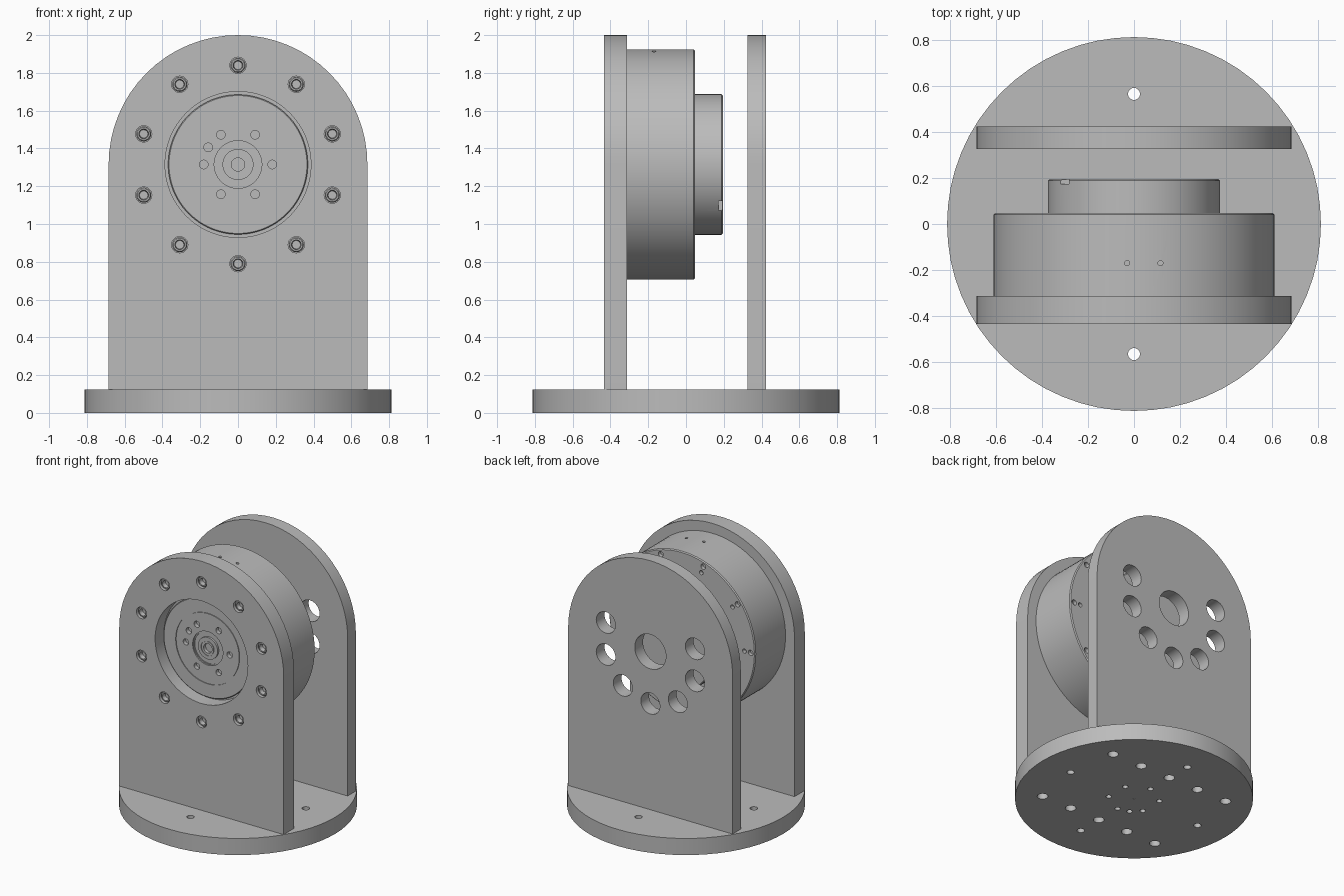
import bpy, bmesh
from math import sin, cos, pi, radians
from mathutils import Vector

cube = bpy.data.objects.get("Cube")
if cube:
    bpy.data.objects.remove(cube)

AXIS_Z = 1.315                     # height of the drive axis
X, Y, Z = Vector((1, 0, 0)), Vector((0, 1, 0)), Vector((0, 0, 1))

grey = bpy.data.materials.new("plain_grey")
grey.use_nodes = True
colour = (0.5, 0.5, 0.5, 1)
grey.diffuse_color = colour
grey.node_tree.nodes["Principled BSDF"].inputs["Base Color"].default_value = colour


def polar(radius, degrees):
    a = radians(degrees)
    return radius * cos(a), radius * sin(a)


def lathe(bm, profile, centre=(0, 0, 0), axis=Z, sides=24):
    """Revolve (radius, height) points round an axis and cap both ends."""
    turn = Z.rotation_difference(axis)
    rings = []
    for r, h in profile:
        rings.append([bm.verts.new(Vector(centre) + turn @ Vector((*polar(r, 360 * i / sides), h)))
                      for i in range(sides)])
    for a, b in zip(rings, rings[1:]):
        for i in range(sides):
            j = (i + 1) % sides
            bm.faces.new((a[i], a[j], b[j], b[i]))
    bm.faces.new(rings[0][::-1])
    bm.faces.new(rings[-1])


def rod(bm, radius, centre, axis, start, end):
    lathe(bm, [(radius, start), (radius, end)], centre, axis)


def make(name, bm):
    bmesh.ops.recalc_face_normals(bm, faces=bm.faces)
    mesh = bpy.data.meshes.new(name)
    bm.to_mesh(mesh)
    bm.free()
    mesh.materials.append(grey)
    obj = bpy.data.objects.new(name, mesh)
    bpy.context.collection.objects.link(obj)
    return obj


def drill(obj, cutters):
    """Cut all holes of a part, then keep the finished mesh."""
    tool = make(obj.name + "_holes", cutters)
    tool.hide_render = True
    mod = obj.modifiers.new("holes", 'BOOLEAN')
    mod.operation, mod.solver, mod.object = 'DIFFERENCE', 'EXACT', tool
    graph = bpy.context.evaluated_depsgraph_get()
    mesh = bpy.data.meshes.new_from_object(obj.evaluated_get(graph))
    obj.modifiers.clear()
    obj.data = mesh
    bpy.data.objects.remove(tool)


def arch_plate(name, front, back, half=0.685, foot=0.125, steps=32):
    bm = bmesh.new()
    outline = [(-half, foot), (half, foot)]
    for i in range(steps + 1):
        x, z = polar(half, 180 * i / steps)
        outline.append((x, AXIS_Z + z))
    face = bm.faces.new([bm.verts.new((x, front, z)) for x, z in outline])
    side = bmesh.ops.extrude_face_region(bm, geom=[face])["geom"]
    moved = [v for v in side if isinstance(v, bmesh.types.BMVert)]
    bmesh.ops.translate(bm, vec=(0, back - front, 0), verts=moved)
    return make(name, bm)


# Round base with mounting holes
bm = bmesh.new()
lathe(bm, [(0.812, 0), (0.812, 0.125)], sides=64)
base = make("base_disc", bm)
holes = bmesh.new()
for a in range(0, 360, 90):
    rod(holes, 0.026, (*polar(0.565, a), 0), Z, -0.1, 0.2)
for a in list(range(30, 390, 60)) + [240]:
    rod(holes, 0.02, (*polar(0.175, a), 0), Z, -0.1, 0.2)
rod(holes, 0.006, (0, 0, 0), Z, -0.1, 0.2)
for y in (-0.375, 0.375):
    for i in range(-2, 3):
        rod(holes, 0.037, (i * 0.25, y, 0), Z, -0.1, 0.08)
drill(base, holes)

# Front plate with motor opening and stepped screw holes
front_plate = arch_plate("front_plate", -0.435, -0.313)
holes = bmesh.new()
lathe(holes, [(0.386, -0.6), (0.386, -0.2)], (0, 0, AXIS_Z), Y, 96)
screws = bmesh.new()
for i in range(10):
    x, z = polar(0.525, 90 + 36 * i)
    spot = (x, 0, AXIS_Z + z)
    rod(holes, 0.043, spot, Y, -0.5, -0.37)
    lathe(screws, [(0.04, -0.368), (0.04, -0.415), (0.034, -0.422), (0.026, -0.422),
                   (0.022, -0.39)], spot, Y)
drill(front_plate, holes)
screw_heads = make("screw_heads", screws)

# Back plate with shaft hole and seven access holes
back_plate = arch_plate("back_plate", 0.326, 0.424)
holes = bmesh.new()
lathe(holes, [(0.13, 0.2), (0.13, 0.6)], (0, 0, AXIS_Z), Y, 48)
for a in range(-198, 36, 36):
    x, z = polar(0.39, a)
    rod(holes, 0.08, (x, 0, AXIS_Z + z), Y, 0.2, 0.6)
drill(back_plate, holes)

# Motor drum with grooved front face and rear boss
profile = [
    (0.035, -0.335), (0.035, -0.36), (0.05, -0.36), (0.05, -0.355), (0.056, -0.355), (0.056, -0.36),
    (0.082, -0.36), (0.082, -0.345), (0.118, -0.345), (0.118, -0.35), (0.126, -0.35), (0.126, -0.36),
    (0.262, -0.36), (0.262, -0.354), (0.267, -0.354), (0.267, -0.36), (0.365, -0.36), (0.37, -0.355),
    (0.37, -0.33), (0.386, -0.33), (0.386, -0.313), (0.61, -0.313), (0.61, 0.041), (0.603, 0.048),
    (0.373, 0.048), (0.373, 0.188), (0.366, 0.195)]
bm = bmesh.new()
lathe(bm, profile, (0, 0, AXIS_Z), Y, 96)
motor = make("motor_drum", bm)
holes = bmesh.new()
for a in list(range(0, 360, 60)) + [150]:
    x, z = polar(0.182, a)
    rod(holes, 0.023, (x, 0, AXIS_Z + z), Y, -0.5, -0.33)
for i in range(10):
    for r, size in ((0.572, 0.02), (0.52, 0.016)):
        x, z = polar(r, 36 * i)
        rod(holes, size, (x, 0, AXIS_Z + z), Y, 0.02, 0.2)
for x in (-0.03, 0.115):
    rod(holes, 0.011, (x, -0.17, AXIS_Z), Z, 0.58, 0.7)
# Small notches on opposite sides of the boss
for a in (144, 324):
    x, z = polar(0.373, a)
    made = bmesh.ops.create_cube(holes, size=1)["verts"]
    bmesh.ops.scale(holes, vec=(0.04, 0.02, 0.05), verts=made)
    bmesh.ops.translate(holes, vec=(x, 0.183, AXIS_Z + z), verts=made)
drill(motor, holes)

# Smooth the round sides, keep the edges crisp
for obj in (base, front_plate, back_plate, motor, screw_heads):
    bpy.ops.object.select_all(action='DESELECT')
    obj.select_set(True)
    bpy.context.view_layer.objects.active = obj
    bpy.ops.object.shade_smooth_by_angle(angle=radians(30))
